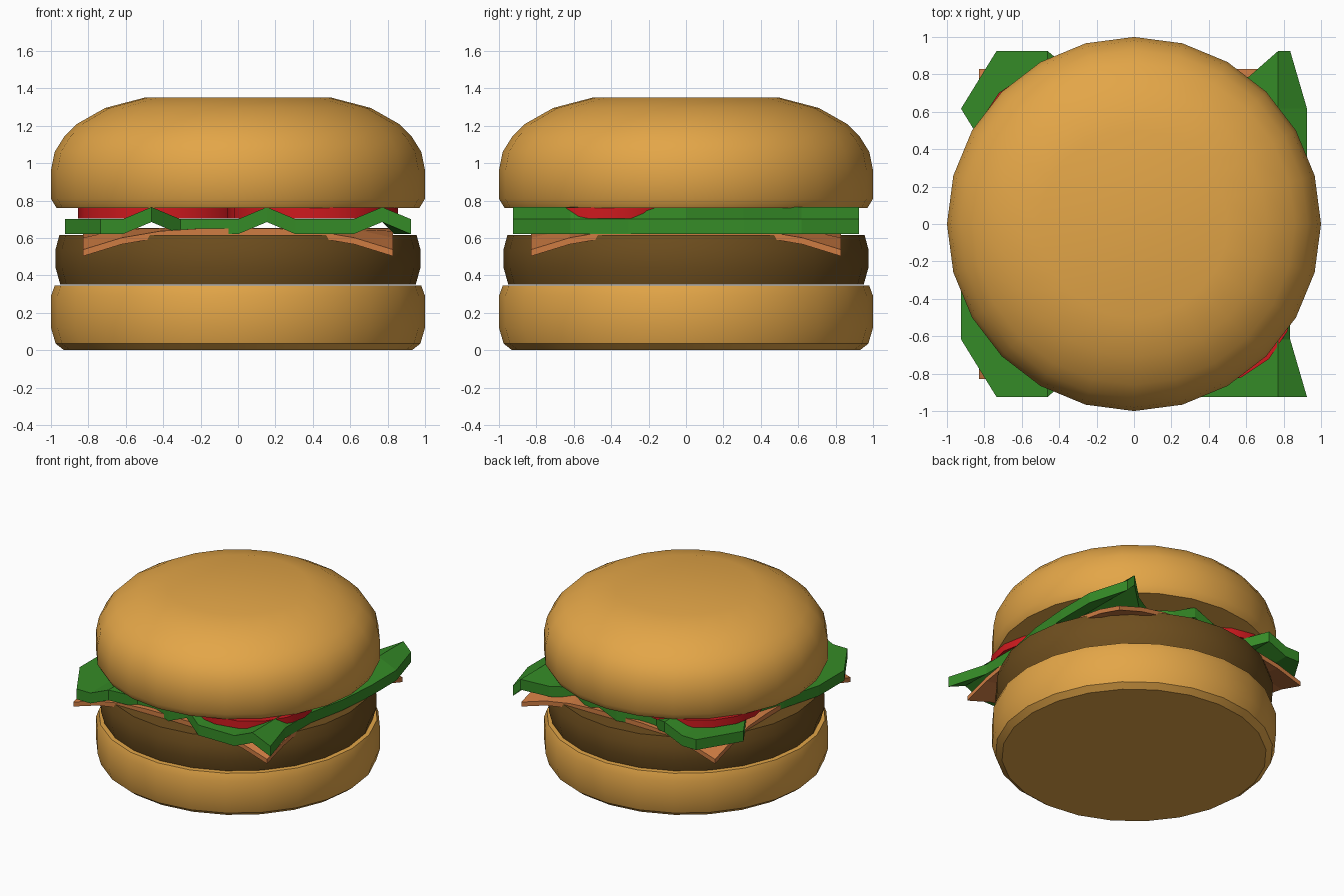
import bpy, bmesh
from math import cos, sin, tau, hypot

if "Cube" in bpy.data.objects:
    bpy.data.objects.remove(bpy.data.objects["Cube"])


def finish(name, bm, mat, smooth=False):
    bmesh.ops.recalc_face_normals(bm, faces=bm.faces)
    me = bpy.data.meshes.new(name)
    bm.to_mesh(me)
    bm.free()
    ob = bpy.data.objects.new(name, me)
    bpy.context.collection.objects.link(ob)
    me.materials.append(mat)
    if smooth:
        bpy.ops.object.select_all(action='DESELECT')
        ob.select_set(True)
        bpy.context.view_layer.objects.active = ob
        bpy.ops.object.shade_smooth_by_angle(angle=0.6)
    return ob


def material(name, rgb):
    m = bpy.data.materials.new(name)
    m.diffuse_color = (*rgb, 1)
    m.use_nodes = True
    m.node_tree.nodes["Principled BSDF"].inputs["Base Color"].default_value = m.diffuse_color
    return m


def lathe(name, profile, mat, sides=24, centre=(0, 0)):
    """Stack of rings (radius, z) with flat caps at both ends."""
    bm = bmesh.new()
    rings = [[bm.verts.new((centre[0] + r * cos(tau * i / sides),
                            centre[1] + r * sin(tau * i / sides), z))
              for i in range(sides)] for r, z in profile]
    for a, b in zip(rings, rings[1:]):
        for i in range(sides):
            j = (i + 1) % sides
            bm.faces.new((a[i], a[j], b[j], b[i]))
    bm.faces.new(rings[0])
    bm.faces.new(rings[-1])
    return finish(name, bm, mat, True)


def slab(name, nx, ny, point, thick, mat):
    """Grid sheet of nx by ny points, given thickness upwards."""
    bm = bmesh.new()
    lo, hi = [], []
    for layer, dz in ((lo, 0), (hi, thick)):
        for i in range(nx):
            col = []
            for j in range(ny):
                x, y, z = point(i, j)
                col.append(bm.verts.new((x, y, z + dz)))
            layer.append(col)
        for i in range(nx - 1):
            for j in range(ny - 1):
                bm.faces.new((layer[i][j], layer[i + 1][j],
                              layer[i + 1][j + 1], layer[i][j + 1]))
    rim = ([(i, 0) for i in range(nx - 1)] + [(nx - 1, j) for j in range(ny - 1)]
           + [(i, ny - 1) for i in range(nx - 1, 0, -1)] + [(0, j) for j in range(ny - 1, 0, -1)])
    for (a, b), (c, d) in zip(rim, rim[1:] + rim[:1]):
        bm.faces.new((lo[a][b], lo[c][d], hi[c][d], hi[a][b]))
    return finish(name, bm, mat)


bun = material("bun", (0.77, 0.38, 0.064))
meat = material("meat", (0.156, 0.076, 0.013))
orange = material("cheese", (0.62, 0.2, 0.055))
green = material("lettuce", (0.036, 0.26, 0.02))
red = material("tomato", (0.62, 0.01, 0.013))

# buns and patty
lathe("bottom_bun", [(0.93, 0), (0.975, 0.035), (1, 0.12), (1, 0.29), (0.98, 0.345)], bun)
lathe("patty", [(0.95, 0.35), (0.975, 0.44), (0.975, 0.54), (0.955, 0.615)], meat)
lathe("top_bun", [(0.97, 0.76), (1, 0.81), (1, 0.96), (0.98, 1.06), (0.93, 1.14),
                  (0.86, 1.21), (0.71, 1.295), (0.5, 1.35)], bun)


# cheese slice with drooping corners
def cheese_point(i, j):
    x, y = (i - 4) * 0.2075, (j - 4) * 0.2075
    drop = 0.115 * (max(0, hypot(x, y) - 0.83) / 0.344) ** 1.6
    return x, y, 0.617 - drop


slab("cheese", 9, 9, cheese_point, 0.035, orange)

# lettuce leaf: three ridges along y, ragged outline
front = [.925, .925, .925, .925, .79, .79, .85, .85, .925, .925, .925, .925, .925]
back = [.925, .925, .925, .925, .8, .8, .85, .85, .8, .7, .79, .925, .925]
left = [-.735, -.925, -.925, -.84, -.735, -.925, -.735]
right = [.925, .835, .835, .9, .925, .925, .835]


def lettuce_point(i, j):
    x = -0.925 + i * 1.85 / 12
    if i == 0:
        x = left[j]
    elif i == 1:
        x = -0.7
    elif i == 12:
        x = right[j]
    y = (j - 3) * 0.3083
    if j == 0:
        y = -front[i]
    elif j == 6:
        y = back[i]
    return x, y, 0.685 if i in (3, 7, 11) else 0.62


slab("lettuce", 13, 7, lettuce_point, 0.08, green)

# tomato slices
for k, c in enumerate([(0.4, -0.4), (-0.4, 0.38)]):
    lathe(f"tomato_slice_{k + 1}", [(0.455, 0.705), (0.455, 0.762)], red, 16, c)
